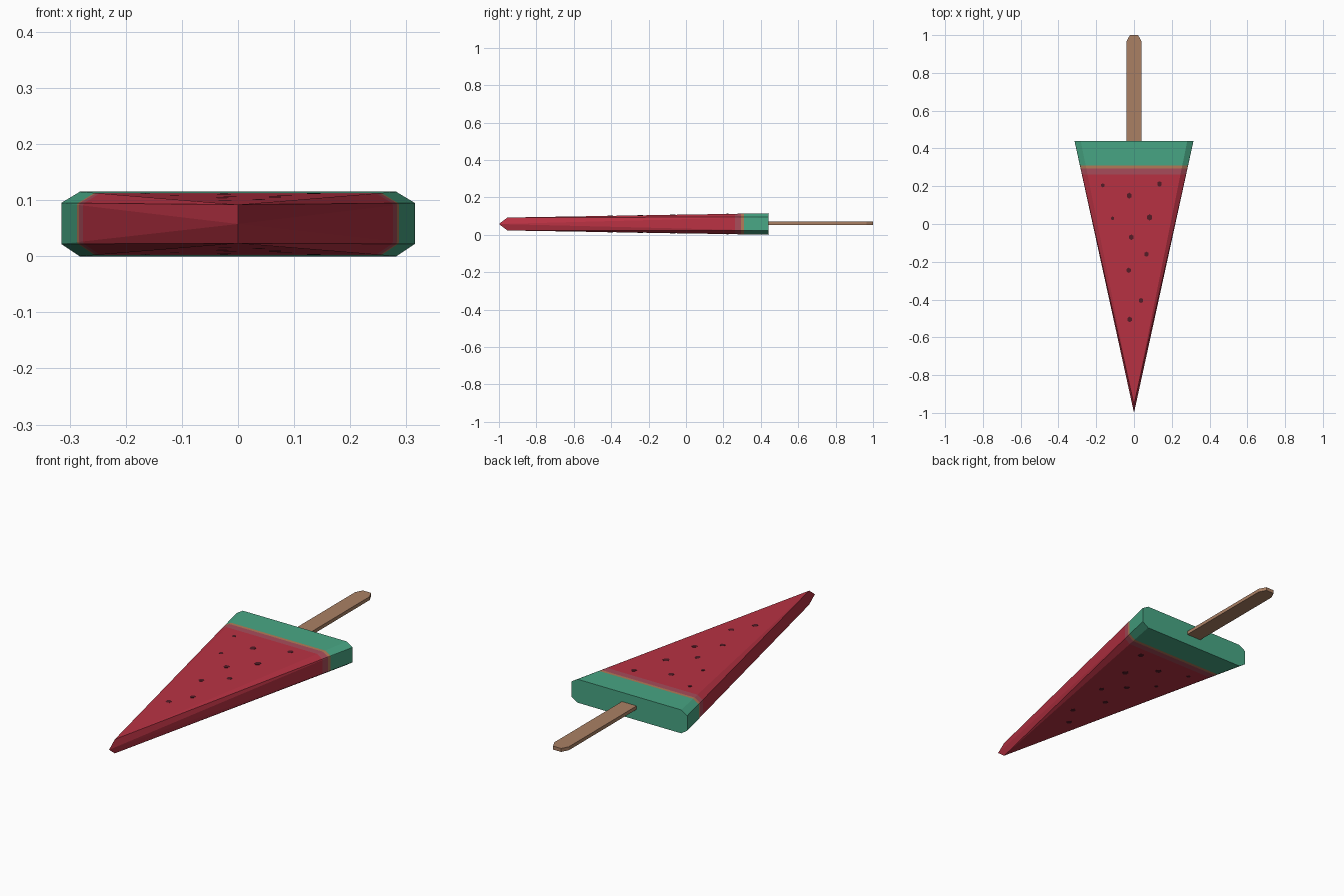
import bpy, bmesh, math

if "Cube" in bpy.data.objects:
    bpy.data.objects.remove(bpy.data.objects["Cube"])

def material(name, srgb):
    m = bpy.data.materials.new(name)
    lin = [((c / 255 + 0.055) / 1.055) ** 2.4 for c in srgb]
    m.diffuse_color = (*lin, 1)
    m.use_nodes = True
    m.node_tree.nodes["Principled BSDF"].inputs["Base Color"].default_value = m.diffuse_color
    return m

red = material("melon red", (184, 50, 67))
green = material("rind green", (72, 166, 132))
tan = material("rind tan", (178, 122, 88))
pink = material("pale flesh", (168, 76, 90))
wood = material("stick wood", (170, 128, 100))
dark = material("seed dark", (84, 28, 38))

def finish(bm, name, mats):
    bmesh.ops.recalc_face_normals(bm, faces=bm.faces)
    me = bpy.data.meshes.new(name)
    bm.to_mesh(me)
    bm.free()
    for m in mats:
        me.materials.append(m)
    ob = bpy.data.objects.new(name, me)
    bpy.context.collection.objects.link(ob)
    return ob

BACK, MID = 0.44, 0.0575

# Melon slice: chamfered back profile tapering to a pointed front
bm = bmesh.new()
profile = [(-.282, .115), (.282, .115), (.315, .095), (.315, .022),
           (.282, 0), (-.282, 0), (-.315, .022), (-.315, .095)]
ring = [bm.verts.new((x, BACK, z)) for x, z in profile]
tip = bm.verts.new((0, -1, MID))
top = bm.verts.new((0, -.955, .092))
low = bm.verts.new((0, -.955, .023))
bm.faces.new(ring)
apex = [top, top, tip, low, low, low, tip, top]
for i in range(8):
    bm.faces.new((ring[i], ring[(i + 1) % 8], apex[i]))
for u, l in ((2, 3), (7, 6)):
    bm.faces.new((ring[u], tip, top))
    bm.faces.new((ring[l], low, tip))
# Rind bands cut across the slice
for y in (.262, .295, .31):
    bmesh.ops.bisect_plane(bm, geom=bm.verts[:] + bm.edges[:] + bm.faces[:],
                           plane_co=(0, y, 0), plane_no=(0, 1, 0))
for f in bm.faces:
    y = f.calc_center_median().y
    lo = min(v.co.y for v in f.verts)
    if lo > .309:
        f.material_index = 1
    elif lo > .294:
        f.material_index = 2
    elif lo > .261:
        f.material_index = 3
finish(bm, "melon_slice", [red, green, tan, pink])

# Wooden stick with clipped end
bm = bmesh.new()
outline = [(-.04, .42), (.04, .42), (.04, .965), (.022, 1), (-.022, 1), (-.04, .965)]
face = bm.faces.new([bm.verts.new((x, y, .053)) for x, y in outline])
ext = bmesh.ops.extrude_face_region(bm, geom=[face])
for v in ext["geom"]:
    if isinstance(v, bmesh.types.BMVert):
        v.co.z = .07
finish(bm, "stick", [wood])

# Seeds: thin plates following the sloping top and bottom faces
seeds = [(-.165, .205, .011), (.135, .212, .015), (-.025, .15, .016),
         (-.113, .03, .01), (.083, .035, .017), (-.014, -.07, .015),
         (.066, -.16, .014), (-.028, -.245, .014), (.037, -.405, .014),
         (-.023, -.505, .015)]
bm = bmesh.new()
for side in (1, -1):
    for sx, sy, r in seeds:
        rings = []
        for lift in (-.001, .001):
            pts = []
            for k in range(6):
                a = math.radians(30 + 60 * k)
                x, y = sx + r * .9 * math.cos(a), sy + r * math.sin(a)
                half = .0345 + (y + .955) / 1.395 * .023
                pts.append(bm.verts.new((x, y, MID + side * (half + lift))))
            rings.append(pts)
        a, b = rings
        bm.faces.new(a)
        bm.faces.new(b)
        for k in range(6):
            j = (k + 1) % 6
            bm.faces.new((a[k], a[j], b[j], b[k]))
finish(bm, "seeds", [dark])
